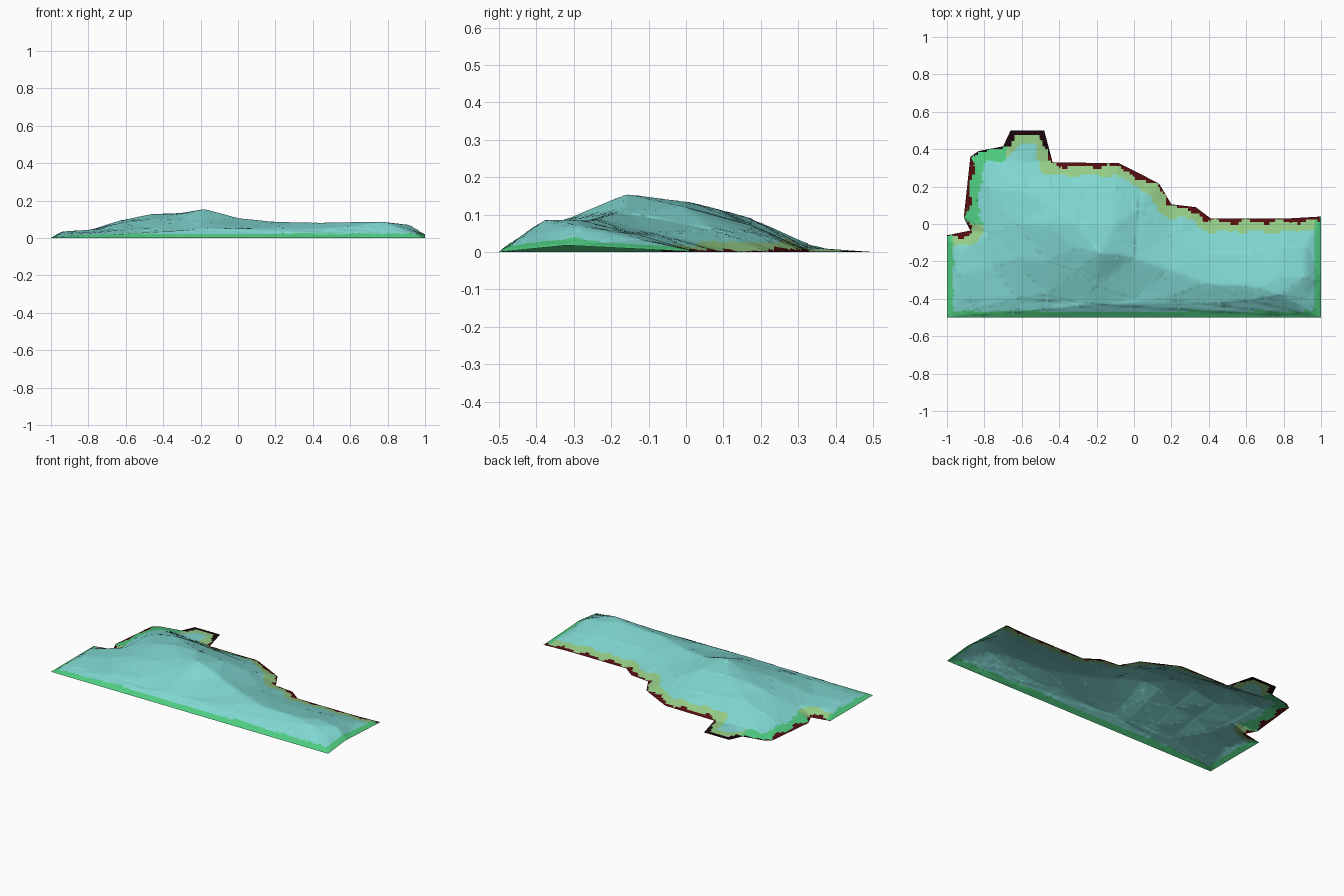
import bpy, bmesh, math
from mathutils import Vector, geometry

if "Cube" in bpy.data.objects:
    bpy.data.objects.remove(bpy.data.objects["Cube"])

# Colours
def material(name, rgb):
    m = bpy.data.materials.new(name)
    m.diffuse_color = (*rgb, 1)
    m.use_nodes = True
    m.node_tree.nodes["Principled BSDF"].inputs["Base Color"].default_value = m.diffuse_color
    return m

MATS = [material("teal_ground", (0.22, 0.69, 0.65)),
        material("green_rim", (0.08, 0.61, 0.22)),
        material("olive_rim", (0.30, 0.61, 0.24)),
        material("dark_red_edge", (0.09, 0.004, 0.005)),
        material("black_edge", (0.011, 0.002, 0.003))]
TEAL, GREEN, OLIVE, RED, BLACK = range(5)

# Outline seen from above: straight front and sides, ragged back
FRONT = [(-1, -.06), (-1, -.5), (1, -.5), (1, -.32), (1, .04)]
BACK = [(.83, .03), (.41, .03), (.33, .09), (.2, .105), (.135, .215),
        (.03, .27), (-.08, .325), (-.435, .33), (-.48, .5), (-.66, .5),
        (-.70, .415), (-.83, .39), (-.875, .36), (-.91, .035), (-.875, -.035)]
# Hill heights (x, y, z)
HILLS = [
    (-.94, -.42, .02), (-.94, -.28, .035), (-.94, -.14, .03),
    (-.78, -.40, .03), (-.75, -.22, .048), (-.78, -.05, .046), (-.78, .20, .04),
    (-.72, .33, .02), (-.63, -.40, .04), (-.63, -.20, .08), (-.63, 0, .094),
    (-.58, .18, .088), (-.57, .32, .013), (-.47, -.38, .05), (-.47, -.20, .10),
    (-.47, 0, .128), (-.45, .09, .114), (-.45, .18, .085), (-.30, -.42, .04),
    (-.30, -.25, .10), (-.30, -.13, .13), (-.30, .01, .134), (-.28, .18, .07),
    (-.18, -.43, .05), (-.20, -.33, .085), (-.18, -.16, .156), (-.10, 0, .12),
    (-.10, .18, .055), (0, -.40, .05), (0, -.18, .108), (.02, .08, .06),
    (.15, -.40, .055), (.18, -.24, .089), (.20, -.08, .05), (.40, -.43, .045),
    (.40, -.32, .083), (.40, -.15, .05), (.62, -.41, .06), (.65, -.34, .087),
    (.65, -.15, .05), (.78, -.38, .086), (.78, -.28, .085), (.80, -.12, .045),
    (.92, -.40, .045), (.92, -.28, .07), (.92, -.12, .035)]

rim = FRONT + BACK
n = len(rim)
points = [Vector(p) for p in rim] + [Vector(h[:2]) for h in HILLS]
heights = [0.018 if p == (1, -.32) else 0.0 for p in rim] + [h[2] for h in HILLS]

# Triangulated terrain sheet
out = geometry.delaunay_2d_cdt(points, [(i, (i + 1) % n) for i in range(n)], [], 1, 1e-5)
bm = bmesh.new()
verts = [bm.verts.new((p.x, p.y, heights[o[0]] if o else 0))
         for p, o in zip(out[0], out[3])]
for f in out[2]:
    bm.faces.new([verts[i] for i in f])

# Slice into a fine grid so the surface can be smoothed and coloured
STEP = 0.015
def slice_axis(axis, lo, hi):
    k = lo + STEP
    while k < hi - 0.004:
        co, no = [0, 0, 0], [0, 0, 0]
        co[axis], no[axis] = k, 1
        bmesh.ops.bisect_plane(bm, geom=bm.verts[:] + bm.edges[:] + bm.faces[:],
                               dist=1e-5, plane_co=co, plane_no=no)
        k += STEP
slice_axis(0, -1, 1)
slice_axis(1, -.5, .5)
bmesh.ops.triangulate(bm, faces=[f for f in bm.faces if len(f.verts) > 4])

inner = [v for v in bm.verts if not v.is_boundary]
for _ in range(5):
    bmesh.ops.smooth_vert(bm, verts=inner, factor=0.5, use_axis_z=True)

# Rim colours by distance from each edge
def distance(p, line):
    best = 9
    for a, b in zip(line, line[1:]):
        a, b = Vector(a), Vector(b)
        t = max(0, min(1, (p - a).dot(b - a) / (b - a).length_squared))
        best = min(best, (p - a - (b - a) * t).length)
    return best

back_line = [FRONT[-1]] + BACK + [FRONT[0]]

def colour(p):
    x, y = p
    back, front = distance(p, back_line), distance(p, FRONT)
    wave = math.sin(38 * x + 29 * y) + 0.6 * math.sin(71 * x - 53 * y + 1)
    spire = y > .42
    west = x < -.68 and y > 0
    dark = 0.032 if spire else 0.019 + 0.011 * wave
    if x < -.68 and y > .34:
        dark = 0.008
    if back < dark and front > 0.006:
        return BLACK if spire or y > .37 else RED
    if front < 0.036:
        return GREEN
    if back < 0.07 + 0.007 * wave:
        return GREEN if west else OLIVE
    return TEAL

for f in bm.faces:
    if f.normal.z < 0:
        f.normal_flip()
    f.smooth = True
    f.material_index = colour(f.calc_center_median().xy)

mesh = bpy.data.meshes.new("terrain_sheet")
bm.to_mesh(mesh)
bm.free()
for m in MATS:
    mesh.materials.append(m)
bpy.context.collection.objects.link(bpy.data.objects.new("terrain_sheet", mesh))
